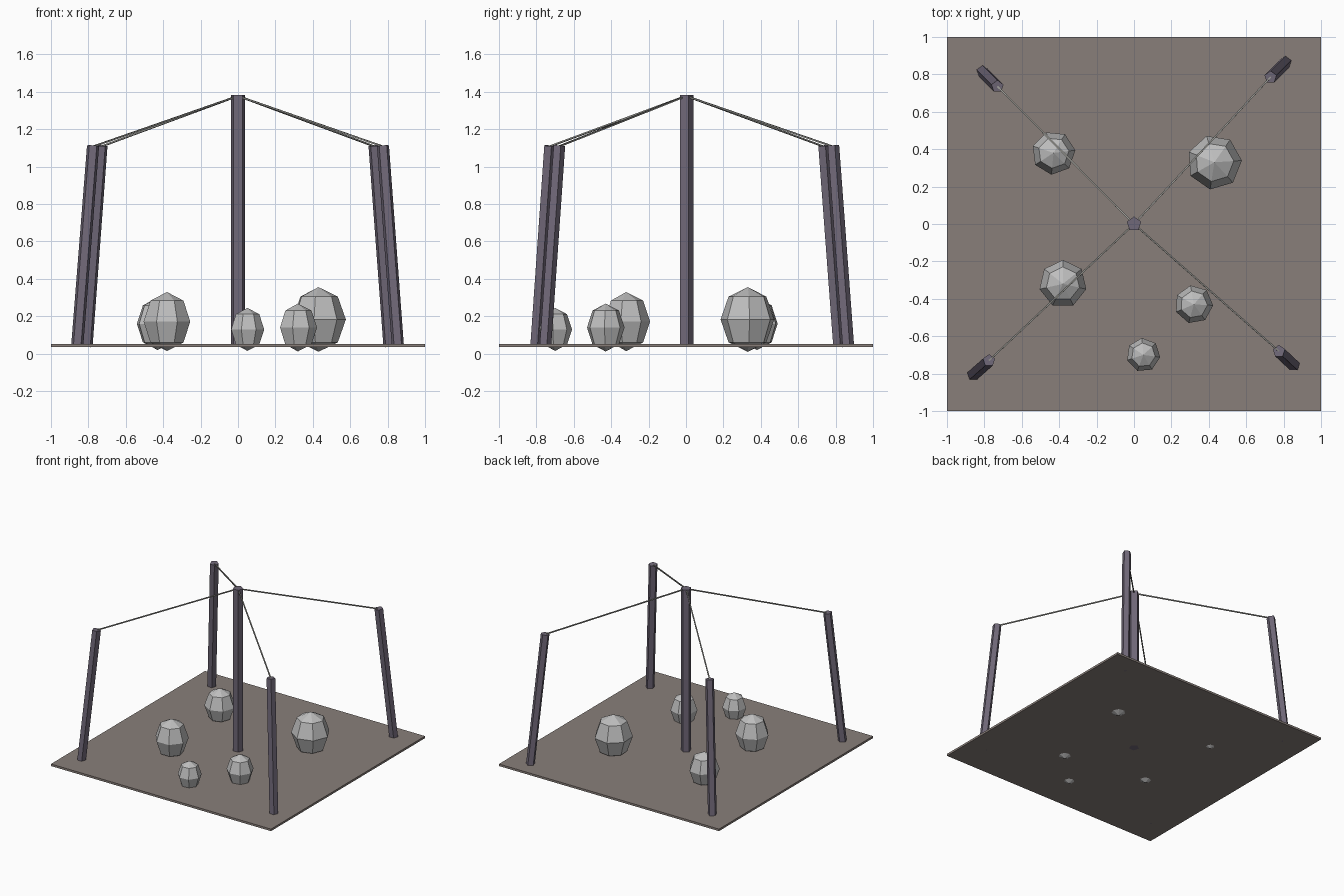
import bpy, math
from mathutils import Vector

if "Cube" in bpy.data.objects:
    bpy.data.objects.remove(bpy.data.objects["Cube"])


def material(name, rgb):
    m = bpy.data.materials.new(name)
    lin = [((c / 255 + 0.055) / 1.055) ** 2.4 for c in rgb]
    m.diffuse_color = (*lin, 1)
    m.use_nodes = True
    m.node_tree.nodes["Principled BSDF"].inputs["Base Color"].default_value = m.diffuse_color
    return m


EARTH = material("brown_earth", (137, 127, 122))
WOOD = material("dark_wood", (112, 104, 120))
STONE = material("pale_stone", (190, 190, 190))
ROPE = material("grey_rope", (150, 150, 145))


def finish(name, mat):
    ob = bpy.context.object
    ob.name = name
    ob.data.materials.append(mat)
    return ob


def rod(name, a, b, radius, sides, mat):
    a, b = Vector(a), Vector(b)
    d = b - a
    bpy.ops.mesh.primitive_cylinder_add(vertices=sides, radius=radius, depth=d.length,
                                        location=(a + b) / 2)
    ob = finish(name, mat)
    ob.rotation_mode = 'QUATERNION'
    ob.rotation_quaternion = Vector((0, 0, 1)).rotation_difference(d)
    return ob


# ground slab
bpy.ops.mesh.primitive_cube_add(size=1, location=(0, 0, 0.044))
bpy.context.object.scale = (2, 2, 0.017)
finish("ground_slab", EARTH)

# central pole
rod("centre_pole", (0, 0, 0.035), (0, 0, 1.383), 0.04, 5, WOOD)

# leaning corner posts with a rope from each to the pole: top x, y and base x, y
posts = [(-0.775, -0.73, -0.86, -0.805), (0.775, -0.68, 0.855, -0.755),
         (0.73, 0.785, 0.81, 0.865), (-0.73, 0.735, -0.81, 0.815)]
for i, (tx, ty, bx, by) in enumerate(posts):
    rod(f"corner_post_{i + 1}", (bx, by, 0.038), (tx, ty, 1.112), 0.034, 5, WOOD)
    rod(f"rope_{i + 1}", (0, 0, 1.378), (tx, ty, 1.108), 0.006, 4, ROPE)

# boulders: x, y, z, radius, half height, turn
boulders = [(0.43, 0.33, 0.183, 0.147, 0.173, 68), (-0.38, -0.32, 0.172, 0.128, 0.158, 0),
            (-0.43, 0.38, 0.16, 0.117, 0.14, 20), (0.32, -0.43, 0.14, 0.103, 0.128, 10),
            (0.05, -0.70, 0.13, 0.091, 0.115, 5)]
for i, (x, y, z, r, h, turn) in enumerate(boulders):
    bpy.ops.mesh.primitive_uv_sphere_add(segments=7, ring_count=4, radius=1, location=(x, y, z),
                                         rotation=(0, 0, math.radians(turn)))
    bpy.context.object.scale = (r, r, h)
    finish(f"boulder_{i + 1}", STONE)
